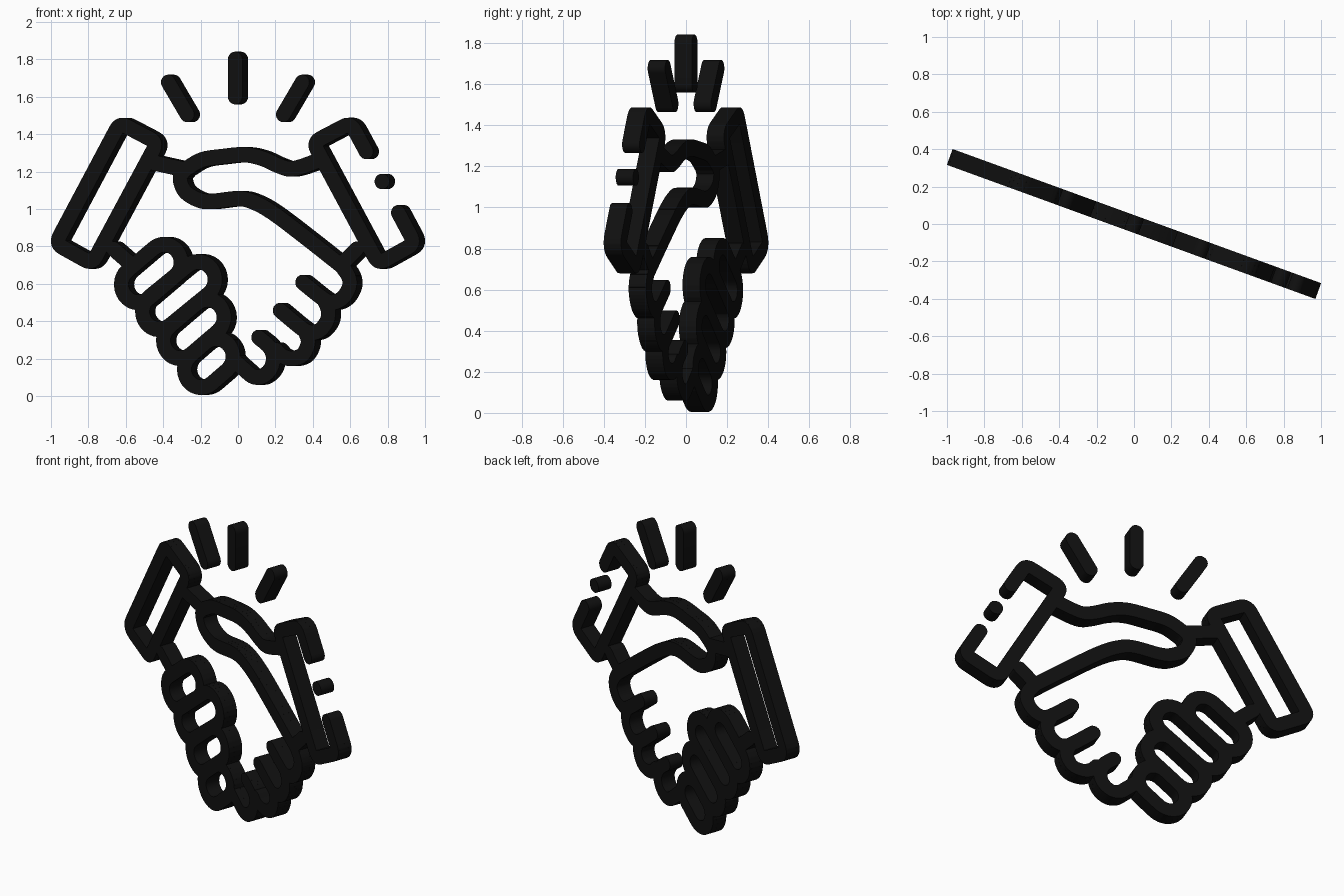
import bpy, bmesh, math
from mathutils import Vector
from mathutils.geometry import delaunay_2d_cdt

if "Cube" in bpy.data.objects:
    bpy.data.objects.remove(bpy.data.objects["Cube"])

TILT = math.radians(20)      # the flat emblem is turned about z
R, DEPTH = 0.041, 0.09       # stroke half width, emblem thickness
K = math.cos(TILT)

ink = bpy.data.materials.new("black_ink")
ink.diffuse_color = (0.005, 0.005, 0.005, 1)
ink.use_nodes = True
ink.node_tree.nodes["Principled BSDF"].inputs["Base Color"].default_value = ink.diffuse_color


def flat(pts):
    """Front-view coordinates to coordinates in the emblem plane."""
    return [Vector((x / K, z)) for x, z in pts]


def mirror(pts):
    return [(-x, z) for x, z in pts]


def spline(pts, n=5):
    """Smooth path through the points."""
    p = flat(pts)
    p = [2 * p[0] - p[1]] + p + [2 * p[-1] - p[-2]]
    out = []
    for a, b, c, d in zip(p, p[1:], p[2:], p[3:]):
        for i in range(n):
            t = i / n
            out.append(0.5 * (2 * b + (c - a) * t + (2 * a - 5 * b + 4 * c - d) * t * t
                              + (3 * b - a - 3 * c + d) * t ** 3))
    return out + [p[-2]]


def rounded(pts, closed=False, r=0.045, n=5):
    """Straight path with softened corners."""
    p = flat(pts)
    out = []
    for i, b in enumerate(p):
        if not closed and i in (0, len(p) - 1):
            out.append(b)
            continue
        a, c = p[i - 1], p[(i + 1) % len(p)]
        s, e = b + (a - b).normalized() * r, b + (c - b).normalized() * r
        for k in range(n + 1):
            t = k / n
            out.append(s * (1 - t) ** 2 + b * 2 * t * (1 - t) + e * t * t)
    return out + [out[0]] if closed else out


def pill(a, b, r=0.096, n=14):
    """Closed capsule path around the segment a-b."""
    a, b = flat([a, b])
    d = b - a
    ang = math.atan2(d.y, d.x)
    out = []
    for c, start in ((b, ang - math.pi / 2), (a, ang + math.pi / 2)):
        for k in range(n + 1):
            t = start + math.pi * k / n
            out.append(c + r * Vector((math.cos(t), math.sin(t))))
    return out + [out[0]]


def strokes(name, paths, sides=24):
    """Union of round-ended strokes, extruded to the emblem thickness."""
    verts, faces = [], []

    def add(poly):
        faces.append(list(range(len(verts), len(verts) + len(poly))))
        verts.extend(poly)

    for path in paths:
        for p in path:
            add([p + R * Vector((math.cos(k * math.tau / sides), math.sin(k * math.tau / sides)))
                 for k in range(sides)])
        for a, b in zip(path, path[1:]):
            d = b - a
            if d.length > 1e-4:
                s = Vector((-d.y, d.x)).normalized() * R
                add([a - s, b - s, b + s, a + s])
    v, _, f, _, _, src = delaunay_2d_cdt(verts, [], faces, 0, 1e-5)
    bm = bmesh.new()
    bv = [bm.verts.new((p.x, -DEPTH / 2, p.y)) for p in v]
    for face, origin in zip(f, src):
        if origin:
            bm.faces.new([bv[i] for i in face])
    bmesh.ops.delete(bm, geom=[x for x in bm.verts if not x.link_faces], context='VERTS')
    ext = bmesh.ops.extrude_face_region(bm, geom=bm.faces[:], use_keep_orig=True)
    bmesh.ops.translate(bm, vec=(0, DEPTH, 0),
                        verts=[g for g in ext["geom"] if isinstance(g, bmesh.types.BMVert)])
    bmesh.ops.recalc_face_normals(bm, faces=bm.faces[:])
    me = bpy.data.meshes.new(name)
    bm.to_mesh(me)
    bm.free()
    me.materials.append(ink)
    ob = bpy.data.objects.new(name, me)
    bpy.context.collection.objects.link(ob)
    ob.rotation_euler.z = -TILT
    bpy.ops.object.select_all(action='DESELECT')
    ob.select_set(True)
    bpy.context.view_layer.objects.active = ob
    bpy.ops.object.shade_smooth_by_angle(angle=math.radians(30))


# Sleeve cuffs: the left one closed, the right one with a broken outer edge
A, B, C, D = (-.96, .815), (-.765, .707), (-.417, 1.355), (-.617, 1.46)
strokes("left_cuff", [rounded([A, B, C, D], closed=True)])
strokes("right_cuff", [
    rounded([(.70, 1.307)] + mirror([D, C, B, A]) + [(.872, .98)])])
strokes("right_cuff_dot", [flat([(.784, 1.147), (.786, 1.147)])])

# Rays above the handshake
ray = [(-.358, 1.677), (-.257, 1.505)]
strokes("left_ray", [flat(ray)])
strokes("middle_ray", [flat([(0, 1.60), (0, 1.80)])])
strokes("right_ray", [flat(mirror(ray))])

# Upper edge of the hands and the thumb line running to the right wrist
strokes("hand_top_and_thumb", [
    flat([(-.45, 1.25), (-.27, 1.21)]),
    spline([(-.27, 1.21), (-.18, 1.262), (-.07, 1.28), (.05, 1.29), (.145, 1.27),
            (.235, 1.23), (.31, 1.215), (.45, 1.26)]),
    spline([(-.27, 1.21), (-.295, 1.165), (-.27, 1.095), (-.20, 1.05), (-.13, 1.04),
            (.01, 1.055), (.09, 1.04), (.20, .98), (.385, .84), (.575, .69)])])

# Left hand fingers: four pills sharing walls, plus the wrist
strokes("left_fingers", [
    pill((-.519, .596), (-.380, .714)),
    pill((-.406, .452), (-.198, .622)),
    pill((-.294, .297), (-.150, .420)),
    pill((-.182, .142), (-.102, .211)),
    flat([(-.65, .785), (-.57, .715)])])

# Right hand fingers: scalloped knuckles with gaps between them, plus the wrist
strokes("right_fingers", [
    flat([(.65, .785), (.565, .70)]),
    spline([(.565, .70), (.605, .64), (.61, .585), (.575, .525), (.52, .50),
            (.47, .52), (.36, .607)]),
    spline([(.475, .515), (.497, .457), (.49, .40), (.45, .35), (.40, .34),
            (.355, .362), (.24, .457)]),
    spline([(.375, .345), (.39, .285), (.36, .22), (.30, .20), (.25, .215), (.22, .245)]),
    spline([(.125, .313), (.18, .265), (.203, .21), (.19, .147), (.145, .105),
            (.095, .105), (.05, .14), (-.005, .19)])])
